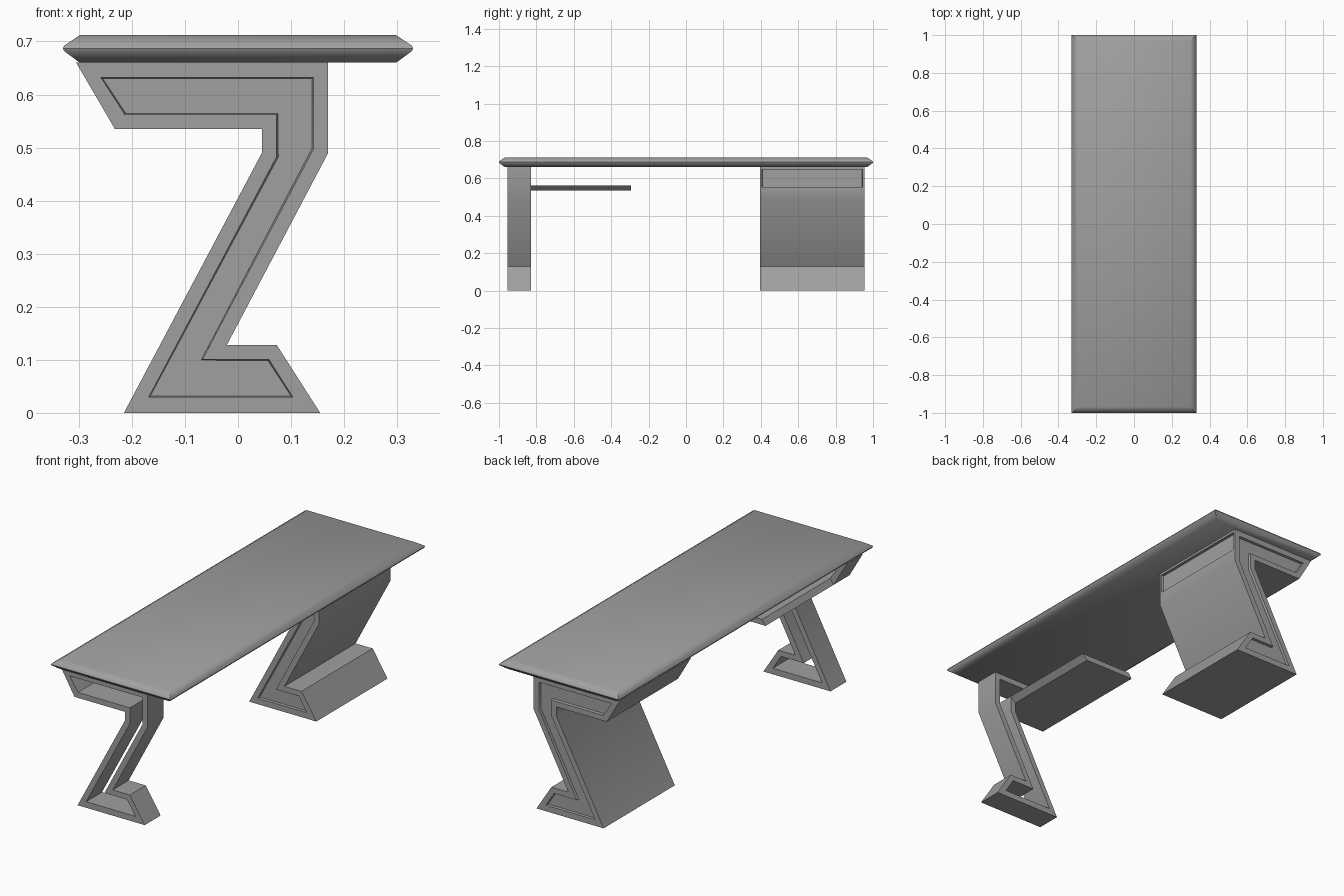
import bpy, bmesh, math

if "Cube" in bpy.data.objects:
    bpy.data.objects.remove(bpy.data.objects["Cube"])

# Z-shaped side profile (x, z): outer outline and inset outline
OUTER = [(-0.305, 0.66), (0.17, 0.66), (0.17, 0.49), (-0.021, 0.128), (0.073, 0.128),
         (0.155, 0), (-0.215, 0), (0.045, 0.49), (0.045, 0.535), (-0.232, 0.535)]
INNER = [(-0.258, 0.632), (0.142, 0.632), (0.142, 0.497), (-0.067, 0.101), (0.058, 0.101),
         (0.103, 0.03), (-0.168, 0.03), (0.073, 0.483), (0.073, 0.562), (-0.213, 0.562)]

# Dark grey finish shared by all parts
finish = bpy.data.materials.new("dark_grey")
finish.diffuse_color = (0.35, 0.35, 0.35, 1)
finish.use_nodes = True
finish.node_tree.nodes["Principled BSDF"].inputs["Base Color"].default_value = finish.diffuse_color


def at_y(profile, y):
    return [(x, y, z) for x, z in profile]


def rect(hx, hy, z):
    return [(-hx, -hy, z), (hx, -hy, z), (hx, hy, z), (-hx, hy, z)]


def loft(name, loops, wrap=False, edit=None):
    """Bridge matching loops; cap both ends, or join last to first when wrap is set."""
    bm = bmesh.new()
    rings = [[bm.verts.new(p) for p in loop] for loop in loops]
    n = len(rings[0])
    pairs = list(zip(rings, rings[1:]))
    if wrap:
        pairs.append((rings[-1], rings[0]))
    else:
        bm.faces.new(rings[0])
        bm.faces.new(rings[-1])
    for a, b in pairs:
        for i in range(n):
            j = (i + 1) % n
            bm.faces.new((a[i], a[j], b[j], b[i]))
    bmesh.ops.recalc_face_normals(bm, faces=bm.faces[:])
    if edit:
        edit(bm)
    mesh = bpy.data.meshes.new(name)
    bm.to_mesh(mesh)
    bm.free()
    # Smooth shading across the shallow bends, sharp at real corners
    mesh.shade_smooth()
    mesh.set_sharp_from_angle(angle=math.radians(40))
    mesh.materials.append(finish)
    obj = bpy.data.objects.new(name, mesh)
    bpy.context.collection.objects.link(obj)
    return obj


def recess_panels(bm):
    # Outline the drawer front on the upright +x face of the pedestal
    bm.normal_update()
    drawer = next(f for f in bm.faces if all(abs(v.co.x - 0.17) < 1e-4 for v in f.verts))
    bmesh.ops.inset_individual(bm, faces=[drawer], thickness=0.016)
    for v in drawer.verts:
        if v.co.z < 0.55:
            v.co.z = 0.553
    # Sink the drawer front and both end panels with slightly sloped walls
    bm.normal_update()
    ends = [f for f in bm.faces if len(f.verts) == len(INNER)]
    bmesh.ops.inset_individual(bm, faces=[drawer] + ends, thickness=0.003, depth=-0.013)


# Table top with chamfered rim
loft("table_top", [rect(0.298, 0.968, 0.66), rect(0.328, 0.998, 0.682), rect(0.33, 1.0, 0.687),
                   rect(0.328, 0.998, 0.692), rect(0.298, 0.968, 0.712)])

# Open frame leg at the front end
F0, F1 = -0.955, -0.83
loft("frame_leg", [at_y(INNER, F0), at_y(OUTER, F0), at_y(OUTER, F1), at_y(INNER, F1)], wrap=True)

# Shelf continuing the lower bar of the frame's arm
BAR = [OUTER[9], OUTER[8], INNER[8], INNER[9]]
loft("side_shelf", [at_y(BAR, F1), at_y(BAR, -0.295)])

# Solid pedestal with recessed end panels and a drawer front
P0, P1 = 0.395, 0.955
loft("pedestal", [at_y(INNER, P0), at_y(OUTER, P0), at_y(OUTER, P1), at_y(INNER, P1)],
     edit=recess_panels)
